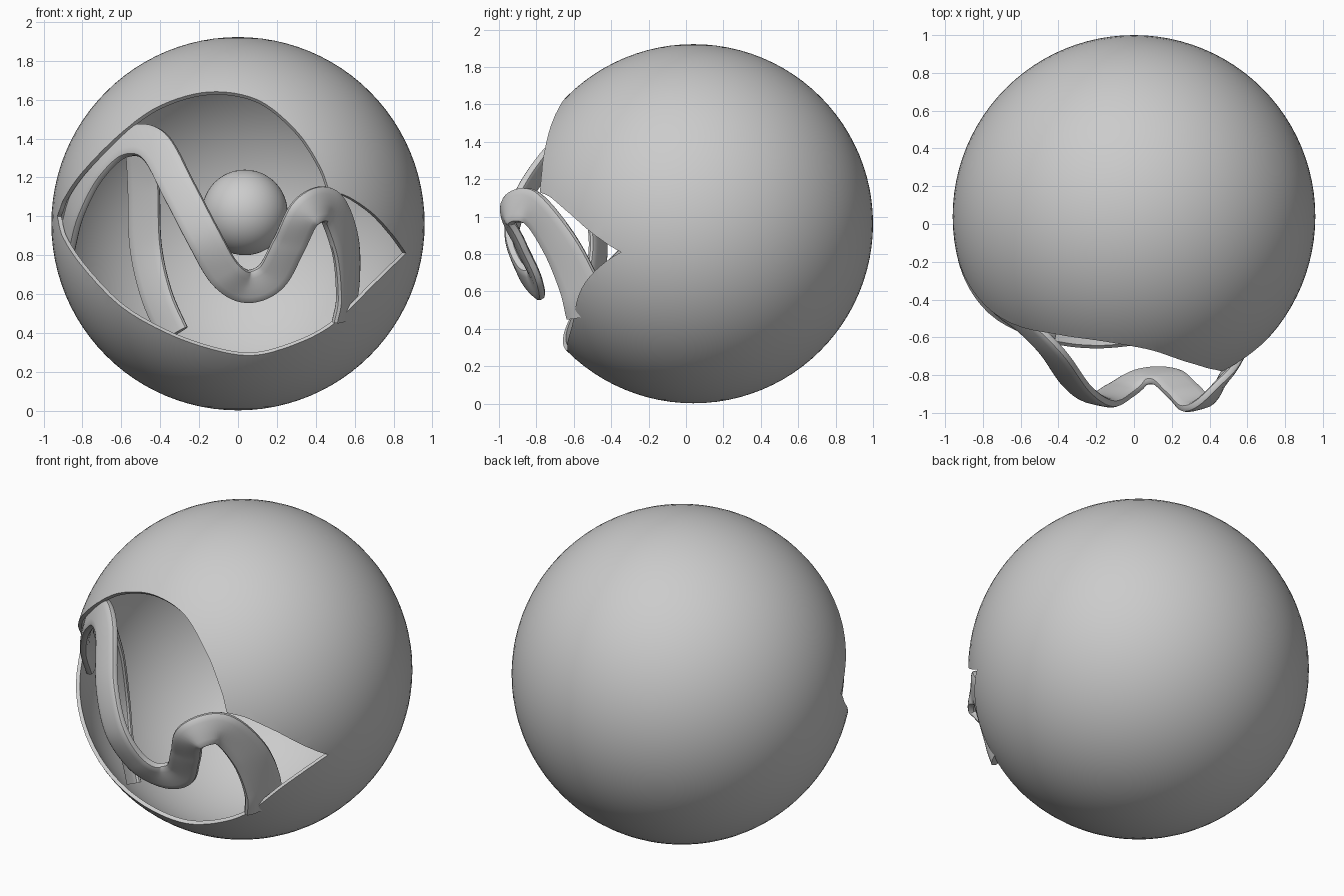
import bpy, bmesh
from math import sin, cos, pi, radians, sqrt
from mathutils import Vector

if "Cube" in bpy.data.objects:
    bpy.data.objects.remove(bpy.data.objects["Cube"])

C = Vector((0, 0.04, 0.962))   # globe centre
R, WALL = 0.96, 0.022


def spline(pts, n=8):
    """Catmull-Rom samples through the given points."""
    p = [Vector(q) for q in pts]
    p = [2 * p[0] - p[1]] + p + [2 * p[-1] - p[-2]]
    out = []
    for a, b, c, d in zip(p, p[1:], p[2:], p[3:]):
        for i in range(n):
            t = i / n
            out.append(0.5 * (2 * b + (c - a) * t + (2 * a - 5 * b + 4 * c - d) * t ** 2
                              + (3 * b - a - 3 * c + d) * t ** 3))
    return out + [p[-2]]


def make(name, bm):
    me = bpy.data.meshes.new(name)
    bmesh.ops.recalc_face_normals(bm, faces=bm.faces)
    bm.to_mesh(me)
    bm.free()
    ob = bpy.data.objects.new(name, me)
    bpy.context.collection.objects.link(ob)
    return ob


def smooth(ob):
    bpy.ops.object.select_all(action='DESELECT')
    ob.select_set(True)
    bpy.context.view_layer.objects.active = ob
    bpy.ops.object.shade_smooth_by_angle(angle=radians(35))


def globe(name, centre, radius, seg=96):
    bm = bmesh.new()
    bmesh.ops.create_uvsphere(bm, u_segments=seg, v_segments=seg // 2, radius=radius)
    bmesh.ops.translate(bm, verts=bm.verts, vec=centre)
    return make(name, bm)


def band(name, pts, width, thick):
    """Rounded flat strip along (x, y, z, twist) points; twist 0 lies flat to the globe."""
    samples = spline(pts, 10)
    path = [s.to_3d() for s in samples]
    bm = bmesh.new()
    rings = []
    for i, p in enumerate(path):
        t = (path[min(i + 1, len(path) - 1)] - path[max(i - 1, 0)]).normalized()
        n = p - C
        n = (n - t * n.dot(t)).normalized()
        b = t.cross(n)
        a = samples[i][3]
        b, n = b * cos(a) + n * sin(a), n * cos(a) - b * sin(a)
        w = width * (1 + 0.7 * abs(a))
        ring = []
        for k in range(16):
            u, v = cos(2 * pi * k / 16), sin(2 * pi * k / 16)
            u = abs(u) ** 0.6 * (1 if u > 0 else -1)
            v = abs(v) ** 0.6 * (1 if v > 0 else -1)
            ring.append(bm.verts.new(p + b * u * w / 2 + n * v * thick / 2))
        rings.append(ring)
    for r, s in zip(rings, rings[1:]):
        for k in range(16):
            bm.faces.new((r[k], r[k - 1], s[k - 1], s[k]))
    bm.faces.new(rings[0])
    bm.faces.new(rings[-1])
    ob = make(name, bm)
    smooth(ob)
    return ob


# Opening outline seen from the front (x, z), three smooth runs meeting at corners
upper = [(-.93, 1.0), (-.89, 1.1), (-.79, 1.24), (-.6, 1.43), (-.4, 1.57), (-.15, 1.64),
         (.1, 1.6), (.3, 1.44), (.42, 1.26), (.47, 1.13)]
right = [(.47, 1.13), (.57, 1.1), (.7, 1.01), (.8, .9), (.865, .81)]
lower = [(.865, .81), (.7, .65), (.47, .43), (.22, .315), (.03, .285), (-.2, .335),
         (-.42, .425), (-.62, .55), (-.8, .74), (-.9, .89), (-.93, 1.0)]
outline = []
for run in (upper, right, lower):
    outline += spline([(x, z, 0) for x, z in run], 6)[:-1]

# Radial cutter from the globe centre through the outline
bm = bmesh.new()
apex = bm.verts.new(C)
nose = bm.verts.new(C + Vector((0, -2.5, 0)))
loop = []
for q in outline:
    x, z = q.x - C.x, q.y - C.z
    y = -sqrt(max(R * R - x * x - z * z, 0.001))
    loop.append(bm.verts.new(C + Vector((x, y, z)) * 2))
for i in range(len(loop)):
    bm.faces.new((apex, loop[i - 1], loop[i]))
    bm.faces.new((nose, loop[i], loop[i - 1]))
cutter = make("opening_cutter", bm)
cutter.hide_render = True

# Hollow globe with the opening cut through its wall
hollow = globe("hollow_cutter", C, R - WALL)
hollow.hide_render = True
shell = globe("globe_shell", C, R)
bpy.context.view_layer.objects.active = shell
for tool in (hollow, cutter):
    m = shell.modifiers.new("cut", 'BOOLEAN')
    m.operation, m.solver, m.object = 'DIFFERENCE', 'EXACT', tool
    bpy.ops.object.modifier_apply(modifier=m.name)
for tool in (hollow, cutter):
    bpy.data.objects.remove(tool)
smooth(shell)

# Small ball inside
smooth(globe("inner_ball", Vector((.035, .1, 1.02)), .22, 48))

# Wavy ribbon across the opening, its right leg twisting edge-on
band("wavy_ribbon", [(-.88, -.17, .86, 0), (-.83, -.3, 1.05, 0), (-.725, -.42, 1.25, 0),
                     (-.58, -.53, 1.38, 0), (-.43, -.68, 1.36, 0), (-.3, -.86, 1.13, 0),
                     (-.18, -.935, .9, 0), (-.07, -.88, .71, 0), (.045, -.81, .64, 0),
                     (.17, -.81, .69, 0), (.26, -.885, .85, 0), (.35, -.955, 1.02, 0),
                     (.47, -.83, 1.05, .1), (.55, -.68, .86, .3), (.565, -.57, .63, .45),
                     (.54, -.53, .47, .45)], .18, .055)

# Inner strand dropping from the ribbon's left crest to the lower rim
band("inner_strand", [(-.5, -.58, 1.4, .3), (-.485, -.51, 1.15, .3), (-.475, -.47, .85, .3),
                      (-.42, -.5, .6, .3), (-.33, -.55, .39, .3)], .15, .045)
